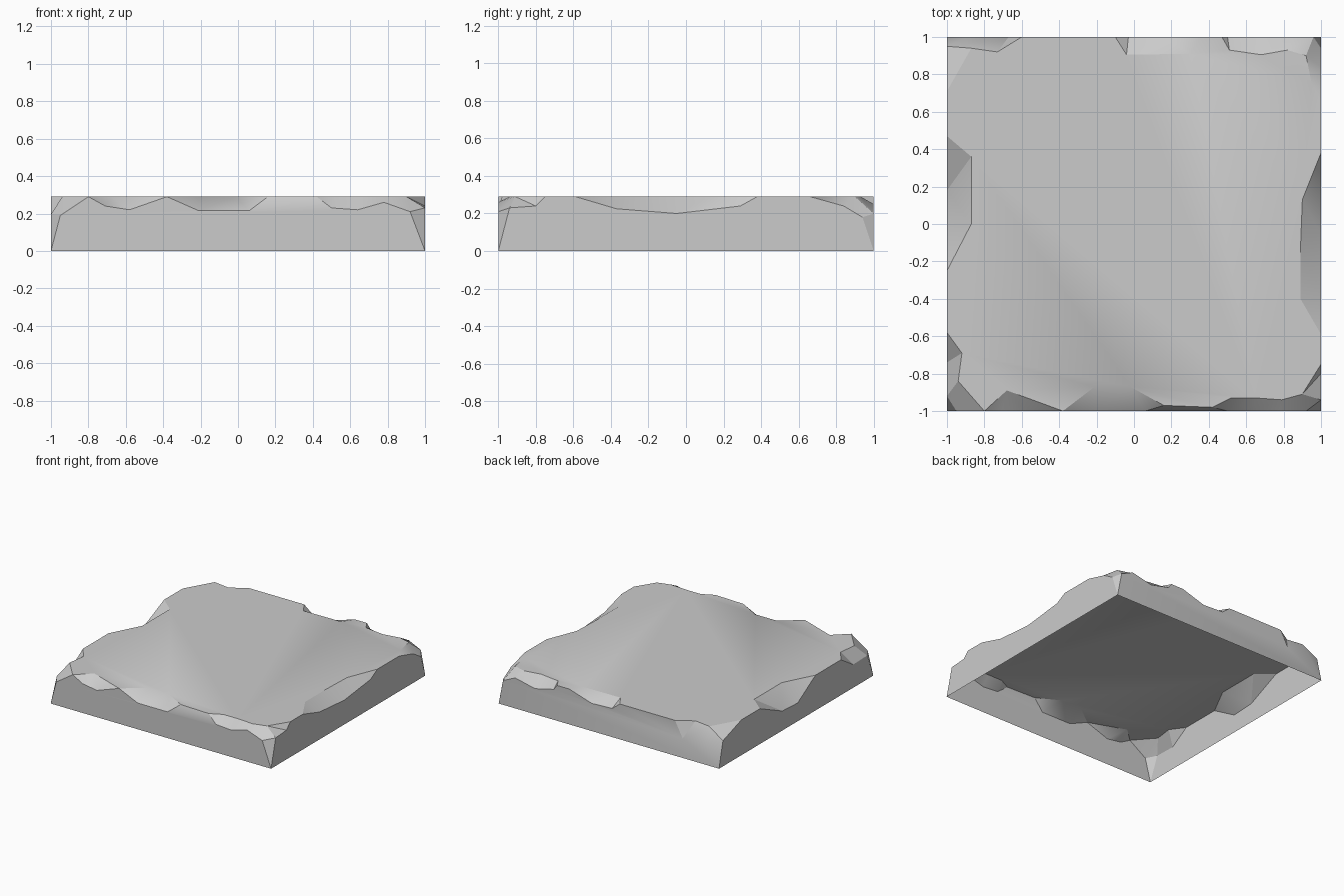
import bpy, bmesh, math

if "Cube" in bpy.data.objects:
    bpy.data.objects.remove(bpy.data.objects["Cube"])

H = 0.29  # slab height

# Chip outline per edge, anticlockwise from the front-left corner:
# (position on top, inset on top, position on side, height on side)
# An entry with inset None is an unchipped point on the sharp edge.
front = [(-.94, .16, -.95, .19), (-.80, None), (-.68, .11, -.71, .24), (-.68, .11, -.58, .22),
         (-.38, None), (-.21, .13, -.21, .215), (-.02, .13, .06, .215), (.16, .03, .06, .215),
         (.42, .02, .50, .23), (.52, .07, .50, .23), (.65, .07, .64, .22),
         (.79, .06, .78, .26), (.90, .09, .92, .21)]
right = [(-.91, .10, -.94, .23), (-.91, .10, -.80, .24), (-.75, None), (-.59, None),
         (-.40, .11, -.37, .225), (-.13, .11, -.05, .20), (.13, .10, .29, .24),
         (.38, None), (.66, None), (.75, .05, .84, .24), (.90, .08, .94, .18)]
back = [(-.92, .10, -.96, .20), (-.82, .07, -.85, .25), (-.68, .095, -.67, .21),
        (-.51, .07, -.50, .25), (-.47, None), (-.36, None), (-.30, .09, -.155, .227),
        (.04, .095, .03, .235), (.10, None), (.60, None), (.73, .08, .67, .16),
        (.87, .06, .89, .16)]
left = [(-.94, .13, -.95, .21), (-.71, None), (-.47, None), (-.36, .13, -.18, .16),
        (0, .13, .02, .15), (.25, None), (.58, None), (.69, .08, .74, .19), (.84, .06, .92, .195)]

bm = bmesh.new()
cache = {}


def vert(k, s, inset, z):
    """Shared vertex on side k: s along the edge, inset from it, z up."""
    x, y = s, inset - 1
    for _ in range(k % 4):
        x, y = -y, x
    key = (round(x, 3), round(y, 3), round(z, 3))
    if key not in cache:
        cache[key] = bm.verts.new(key)
    return cache[key]


def face(verts):
    unique = list(dict.fromkeys(verts))
    if len(unique) > 2:
        bm.faces.new(unique)


# Side walls, collecting matching top and side outline points
ring, top = [], []
for k, edge in enumerate((front, right, back, left)):
    lower = []
    for st in edge:
        if st[1] is None:
            st = (st[0], 0, st[0], H)
        t, l = vert(k, st[0], st[1], H), vert(k, st[2], 0, st[3])
        ring.append((l, t))
        top.append(t)
        lower.append(l)
    face([vert(k, -1, 0, 0), vert(k, 1, 0, 0)] + lower[::-1])
    # Corner break running down to the foot
    nxt = (right, back, left, front)[k][0]
    face([lower[-1], vert(k, 1, 0, 0), vert(k + 1, nxt[2], 0, nxt[3])])

# Chipped surfaces between side and top outlines; the underside stays open
for (l0, t0), (l1, t1) in zip(ring, ring[1:] + ring[:1]):
    face([l0, l1, t1, t0])
face(top)

mesh = bpy.data.meshes.new("stone_slab")
bm.to_mesh(mesh)
bm.free()
slab = bpy.data.objects.new("stone_slab", mesh)
bpy.context.collection.objects.link(slab)
bpy.context.view_layer.objects.active = slab
slab.select_set(True)
bpy.ops.object.shade_smooth_by_angle(angle=math.radians(30))
